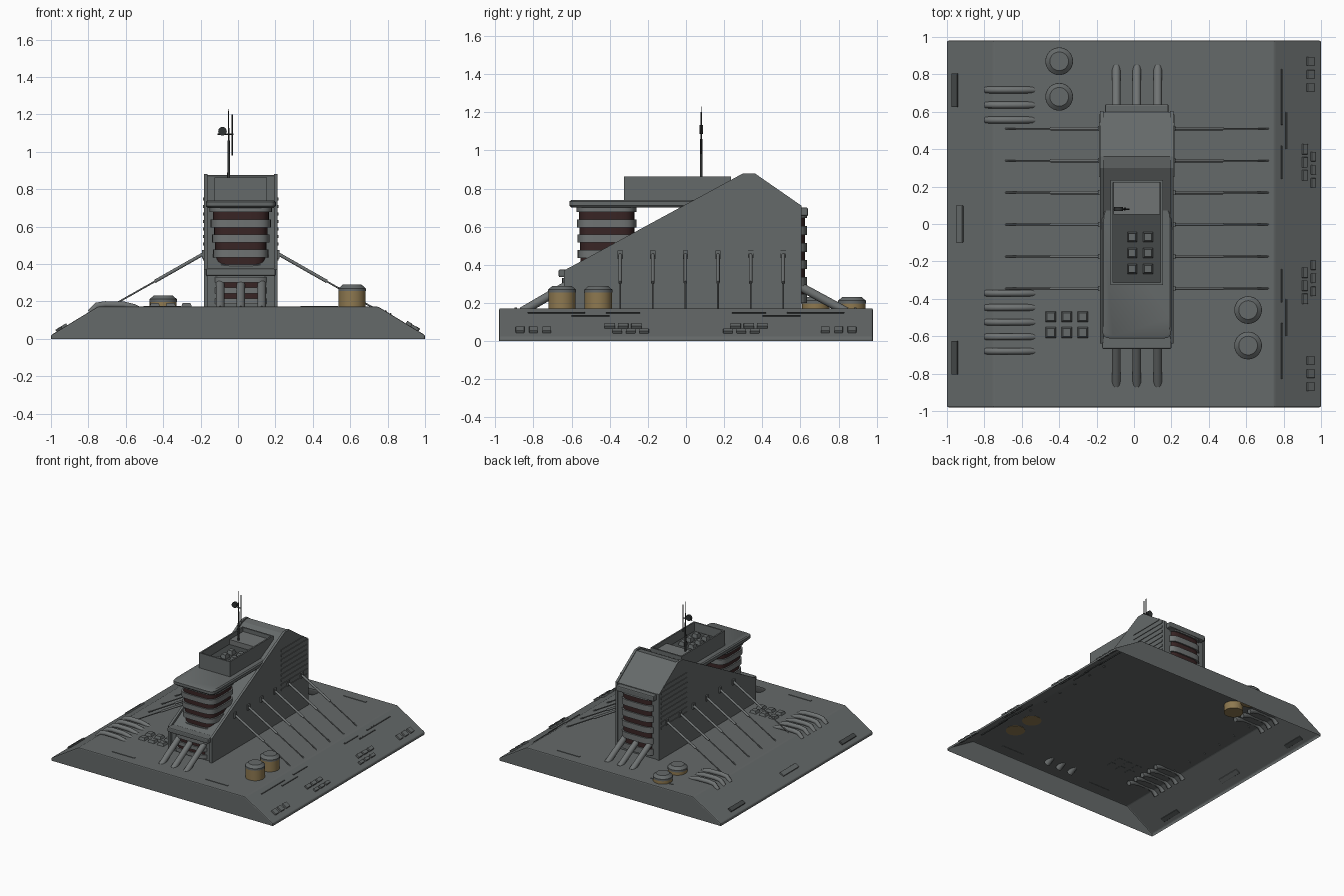
import bpy, bmesh, math
from mathutils import Vector

if "Cube" in bpy.data.objects:
    bpy.data.objects.remove(bpy.data.objects["Cube"])

CX = 0.015  # centre line of the tower


def mat(name, r, g, b):
    m = bpy.data.materials.new(name)
    m.diffuse_color = (r, g, b, 1)
    m.use_nodes = True
    m.node_tree.nodes["Principled BSDF"].inputs["Base Color"].default_value = m.diffuse_color
    return m


GREY = mat("hull grey", 0.13, 0.142, 0.142)
PALE = mat("band grey", 0.16, 0.172, 0.172)
DARK = mat("dark grey", 0.06, 0.066, 0.066)
RED = mat("dark red glass", 0.04, 0.018, 0.018)
TAN = mat("tan paint", 0.27, 0.19, 0.08)
BLACK = mat("mast black", 0.03, 0.033, 0.033)


def finish(name, bm, mats, smooth=False, bevel=0):
    bmesh.ops.recalc_face_normals(bm, faces=bm.faces)
    me = bpy.data.meshes.new(name)
    bm.to_mesh(me)
    bm.free()
    for m in mats:
        me.materials.append(m)
    ob = bpy.data.objects.new(name, me)
    bpy.context.collection.objects.link(ob)
    if bevel:
        b = ob.modifiers.new("bevel", 'BEVEL')
        b.width, b.segments = bevel, 2
    if smooth:
        bpy.ops.object.select_all(action='DESELECT')
        ob.select_set(True)
        bpy.context.view_layer.objects.active = ob
        bpy.ops.object.shade_smooth_by_angle(angle=math.radians(35))
    return ob


def box(name, x0, x1, y0, y1, z0, z1, m=GREY, bevel=0):
    bm = bmesh.new()
    bmesh.ops.create_cube(bm, size=1)
    for v in bm.verts:
        v.co = ((x0 + x1) / 2 + v.co.x * (x1 - x0), (y0 + y1) / 2 + v.co.y * (y1 - y0),
                (z0 + z1) / 2 + v.co.z * (z1 - z0))
    return finish(name, bm, [m], bevel=bevel)


def prism(name, prof, x0, x1, m=GREY, bevel=0):
    """Side profile of (y, z) points pulled along x."""
    bm = bmesh.new()
    f = bm.faces.new([bm.verts.new((x0, y, z)) for y, z in prof])
    r = bmesh.ops.extrude_face_region(bm, geom=[f])
    for v in r["geom"]:
        if isinstance(v, bmesh.types.BMVert):
            v.co.x = x1
    return finish(name, bm, [m], bevel=bevel)


def loft(name, rings, mats, n=40, power=4.5):
    """Stack of rounded rectangles (z, half x, y0, y1, material of the wall above)."""
    bm = bmesh.new()
    loops = []
    for z, hx, y0, y1, _ in rings:
        loop = []
        for i in range(n):
            a = 2 * math.pi * i / n
            c, s = math.cos(a), math.sin(a)
            px = math.copysign(abs(c) ** (2 / power), c)
            py = math.copysign(abs(s) ** (2 / power), s)
            loop.append(bm.verts.new((CX + hx * px, (y0 + y1) / 2 + (y1 - y0) / 2 * py, z)))
        loops.append(loop)
    for k in range(len(loops) - 1):
        for i in range(n):
            j = (i + 1) % n
            f = bm.faces.new((loops[k][i], loops[k][j], loops[k + 1][j], loops[k + 1][i]))
            f.material_index = rings[k][4]
    bm.faces.new(loops[0])
    bm.faces.new(loops[-1])
    return finish(name, bm, mats, True)


def tube(name, a, b, r, m=GREY, r2=None, n=12):
    a, b = Vector(a), Vector(b)
    d = b - a
    bm = bmesh.new()
    bmesh.ops.create_cone(bm, cap_ends=True, segments=n, radius1=r, radius2=r if r2 is None else r2, depth=d.length)
    q = d.to_track_quat('Z', 'Y')
    for v in bm.verts:
        v.co = q @ v.co + (a + b) / 2
    return finish(name, bm, [m], True)


def pad(x, y, z, s, h):
    """Low square pad with a bevelled top."""
    bm = bmesh.new()
    bmesh.ops.create_cube(bm, size=1)
    for v in bm.verts:
        k = 0.7 if v.co.z > 0 else 1
        v.co = (x + v.co.x * s * k, y + v.co.y * s * k, z + (v.co.z + 0.5) * h)
    finish("pad", bm, [GREY])


# Base: hollow shell open underneath, sloped on both sides
bm = bmesh.new()
sec = [(-1, 0), (-1, 0.02), (-0.75, 0.172), (0.75, 0.172), (1, 0.02), (1, 0)]
front = [bm.verts.new((x, -0.98, z)) for x, z in sec]
back = [bm.verts.new((x, 0.98, z)) for x, z in sec]
bm.faces.new(front)
bm.faces.new(back)
for i in range(5):
    bm.faces.new((front[i], front[i + 1], back[i + 1], back[i]))
finish("base_shell", bm, [GREY], bevel=0.008)

# Wedge hull: solid core between two side plates
core = [(-0.62, 0.172), (-0.62, 0.36), (0.3, 0.865), (0.36, 0.875), (0.6, 0.705), (0.6, 0.172)]
plate = [(-0.64, 0.172), (-0.64, 0.37), (0.3, 0.88), (0.36, 0.88), (0.605, 0.71), (0.605, 0.172)]
prism("hull_core", core, CX - 0.18, CX + 0.18)
for s in (-1, 1):
    prism("hull_side_plate", plate, CX + s * 0.178, CX + s * 0.197)
    # Cooling slats on the upper rear of the side
    for i in range(9):
        z = 0.42 + i * 0.04
        y0 = max(0.25, (z - 0.68) * 1.85 + 0.0)
        y1 = min(0.585, 0.585 - (z - 0.71) * 1.4)
        box("side_slat", *sorted((CX + s * 0.19, CX + s * 0.202)), y0, y1, z, z + 0.016)
box("rear_lip", CX - 0.17, CX + 0.17, 0.59, 0.64, 0.655, 0.7, GREY, 0.008)
box("front_lip", CX - 0.185, CX + 0.185, -0.668, -0.6, 0.335, 0.375, GREY, 0.008)


def banded(name, z0, z1, count, dark, hx, y0, y1, grow=0.0):
    """Bands of grey floor and recessed dark red glass."""
    step = (z1 - z0) / count
    rings = []
    for i in range(count):
        a = z0 + i * step
        h = hx + grow * i / count
        e = 0.011
        g = a + step * (1 - dark)
        yy0, yy1 = y0 - grow * 0.4 * i / count, y1
        rings += [(a, h, yy0, yy1, 0), (g, h, yy0, yy1, 0),
                  (g, h - e, yy0 + e, yy1 - e, 1), (a + step, h - e, yy0 + e, yy1 - e, 0)]
    rings += [(z1, hx + grow, y0 - grow * 0.4, y1, 0), (z1 + 0.03, hx + grow, y0 - grow * 0.4, y1, 0)]
    loft(name, rings, [PALE, RED])


# Window towers at the front, under the front lip and at the rear
banded("front_window_tower", 0.355, 0.677, 4, 0.48, 0.142, -0.565, -0.26, 0.025)
banded("lower_front_windows", 0.185, 0.30, 2, 0.45, 0.15, -0.65, -0.4)
banded("rear_windows", 0.2, 0.645, 5, 0.46, 0.15, 0.4, 0.635)

# Flat roof slab over the front tower
loft("tower_roof", [(0.7, 0.178, -0.6, 0.08, 0), (0.71, 0.187, -0.612, 0.08, 0),
                    (0.732, 0.187, -0.612, 0.08, 0), (0.74, 0.178, -0.6, 0.08, 0)], [GREY], 64, 14)

# Open roof box with dark floor, raised rear platform and pads
bx0, bx1, by0, by1 = CX - 0.14, CX + 0.14, -0.325, 0.235
for a in ((bx0, bx0 + 0.012, by0, by1), (bx1 - 0.012, bx1, by0, by1),
          (bx0, bx1, by0, by0 + 0.012), (bx0, bx1, by1 - 0.012, by1)):
    box("roof_box_wall", *a, 0.735, 0.862)
box("roof_box_floor", bx0 + 0.01, bx1 - 0.01, by0 + 0.01, by1 - 0.01, 0.735, 0.79, DARK)
box("roof_platform", bx0 + 0.015, bx1 - 0.015, 0.05, 0.222, 0.78, 0.83, PALE)
for x in (-0.01, 0.075):
    for y in (-0.07, -0.155, -0.24):
        pad(x, y, 0.79, 0.052, 0.03)

# Antenna mast with dish
tube("antenna_mast", (-0.05, 0.08, 0.83), (-0.05, 0.08, 1.06), 0.008, BLACK, 0.006)
tube("antenna_tip", (-0.05, 0.08, 1.06), (-0.05, 0.08, 1.23), 0.004, BLACK, 0.002)
tube("antenna_second_rod", (-0.03, 0.08, 0.98), (-0.03, 0.08, 1.2), 0.004, BLACK)
tube("antenna_arm", (-0.11, 0.08, 1.095), (-0.025, 0.08, 1.095), 0.004, BLACK)
tube("antenna_dish", (-0.083, 0.07, 1.11), (-0.083, 0.09, 1.11), 0.023, BLACK, n=20)

# Sloping buttress tubes at front and rear
for x in (-0.095, 0.015, 0.127):
    tube("front_tube", (x, -0.86, 0.155), (x, -0.62, 0.295), 0.023, PALE, n=16)
    tube("rear_tube", (x, 0.84, 0.155), (x, 0.6, 0.285), 0.023, PALE, n=16)

# Side struts: thick sleeve, thin rod and wall bracket
for s in (-1, 1):
    for i in range(6):
        y = -0.345 + i * 0.171
        p = lambda t: (CX + s * (0.19 + 0.52 * t), y, 0.46 - 0.295 * t)
        tube("strut_sleeve", p(0), p(0.52), 0.009, PALE)
        tube("strut_rod", p(0.5), p(1), 0.0045, PALE)
        box("strut_bracket", *sorted((CX + s * 0.19, CX + s * 0.208)), y - 0.014, y + 0.014, 0.43, 0.475)
    for i in range(2):
        box("deck_strip", CX + s * 0.42 - 0.1, CX + s * 0.42 + 0.1, -0.9 + i * 1.78, -0.885 + i * 1.78, 0.17, 0.176)


# Storage tanks: tan drums with grey caps, the rear pair sunk in the deck
def tank(x, y, z):
    tube("tank_body", (x, y, z), (x, y, z + 0.095), 0.072, TAN, n=32)
    tube("tank_rim", (x, y, z + 0.085), (x, y, z + 0.1), 0.074, GREY, n=32)
    tube("tank_cap", (x, y, z + 0.1), (x, y, z + 0.12), 0.073, GREY, 0.05, n=32)


for y in (-0.46, -0.65):
    tank(0.61, y, 0.17)
for y in (0.68, 0.87):
    tank(-0.4, y, 0.112)

# Curved vent pipes and square pads on the left deck
for y in (0.717, 0.636, 0.556, -0.37, -0.447, -0.525, -0.603, -0.68):
    pts = [(-0.79, 0.14), (-0.755, 0.178), (-0.71, 0.184), (-0.61, 0.182), (-0.56, 0.17), (-0.52, 0.15)]
    cu = bpy.data.curves.new("vent_pipe", 'CURVE')
    cu.dimensions, cu.bevel_depth, cu.bevel_resolution, cu.use_fill_caps = '3D', 0.018, 3, True
    sp = cu.splines.new('POLY')
    sp.points.add(len(pts) - 1)
    for q, (x, z) in zip(sp.points, pts):
        q.co = (x, y, z, 1)
    cu.materials.append(PALE)
    bpy.context.collection.objects.link(bpy.data.objects.new("vent_pipe", cu))
for x in (-0.445, -0.36, -0.275):
    for y in (-0.495, -0.58):
        pad(x, y, 0.17, 0.058, 0.022)


# Small blocks lying on the sloped sides of the base
def slope_block(name, s, ax, y, w, ln, h, m=GREY):
    ob = box(name, -w / 2, w / 2, -ln / 2, ln / 2, -0.008, h, m, 0.003)
    ob.location = (s * ax, y, 0.02 + (1 - ax) * 0.608)
    ob.rotation_euler = (0, s * math.atan(0.608), 0)


for s in (-1, 1):
    for y in (0.73, 0.8, 0.87):
        slope_block("slope_block", 1, 0.942, s * y, 0.045, 0.045, 0.014)
    for y in (0.26, 0.33, 0.4):
        slope_block("slope_block", 1, 0.91, s * y, 0.03, 0.055, 0.016)
        slope_block("slope_block", 1, 0.955, s * (y - 0.04), 0.025, 0.05, 0.016)
    slope_block("slope_hatch", -1, 0.955, s * 0.715, 0.035, 0.18, 0.012, DARK)
    for ax, y, ln in ((0.79, 0.33, 0.18), (0.79, 0.68, 0.3), (0.815, 0.5, 0.2)):
        slope_block("slope_strip", 1, ax, s * y, 0.01, ln, 0.005, DARK)
slope_block("slope_hatch", -1, 0.93, 0, 0.04, 0.2, 0.012, GREY)
